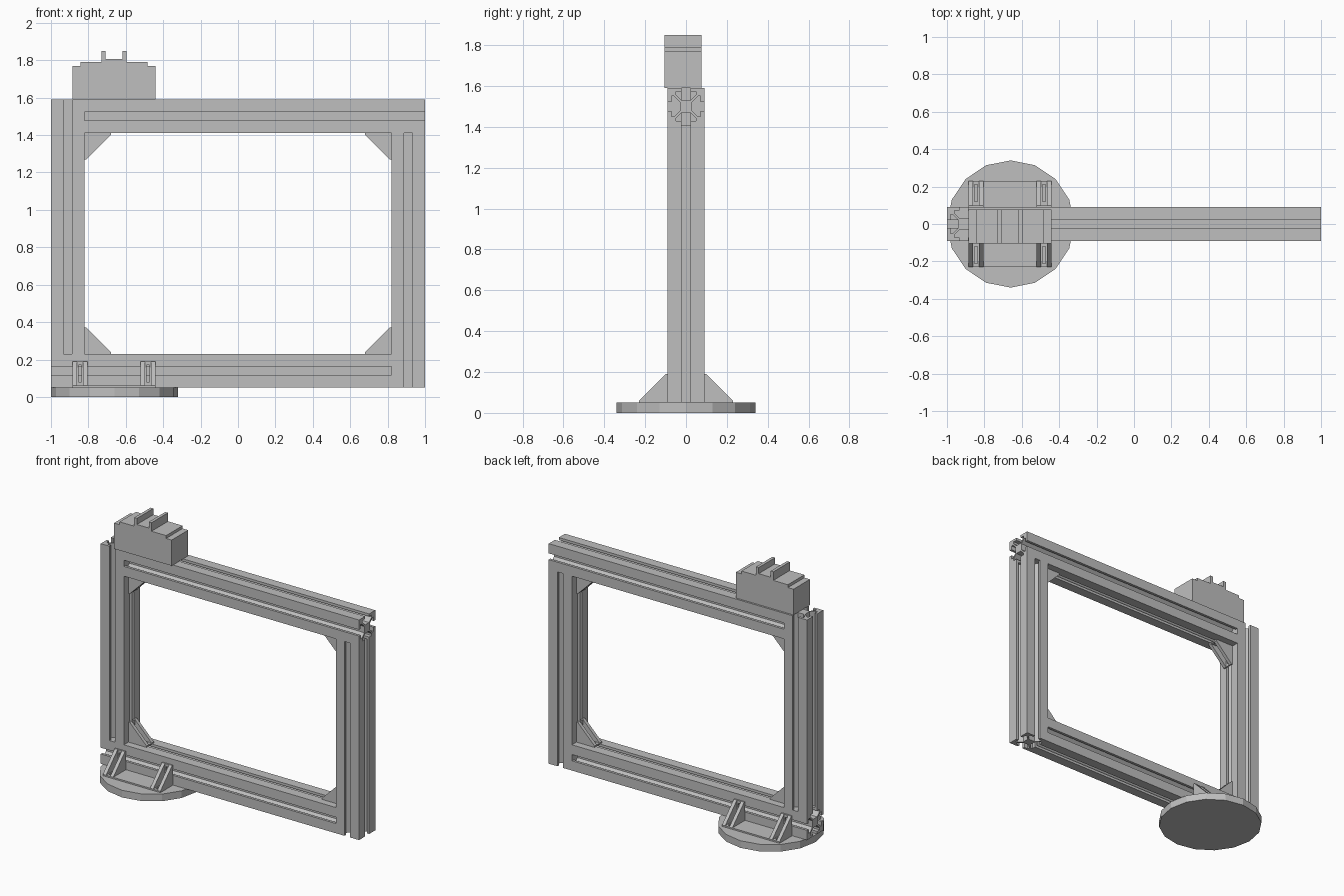
import bpy, bmesh
from mathutils import Matrix, Vector

if "Cube" in bpy.data.objects:
    bpy.data.objects.remove(bpy.data.objects["Cube"])

grey = bpy.data.materials.new("aluminium_grey")
grey.use_nodes = True
GREY = (0.52, 0.52, 0.52, 1)
grey.diffuse_color = GREY
grey.node_tree.nodes["Principled BSDF"].inputs["Base Color"].default_value = GREY

X, Y, Z = Vector((1, 0, 0)), Vector((0, 1, 0)), Vector((0, 0, 1))


def add_prism(bm, pts, u, v, w, origin, length):
    """Extrude a 2D outline (in the u, v plane) along w."""
    o = Vector(origin)
    face = bm.faces.new([bm.verts.new(o + u * a + v * b) for a, b in pts])
    res = bmesh.ops.extrude_face_region(bm, geom=[face], use_keep_orig=True)
    verts = [g for g in res["geom"] if isinstance(g, bmesh.types.BMVert)]
    bmesh.ops.translate(bm, verts=verts, vec=w * length)


def finish(name, bm):
    bmesh.ops.recalc_face_normals(bm, faces=bm.faces)
    mesh = bpy.data.meshes.new(name)
    bm.to_mesh(mesh)
    bm.free()
    mesh.materials.append(grey)
    obj = bpy.data.objects.new(name, mesh)
    bpy.context.collection.objects.link(obj)
    return obj


def prism(name, *args):
    bm = bmesh.new()
    add_prism(bm, *args)
    return finish(name, bm)


def rect(a0, a1, b0, b1):
    return [(a0, b0), (a1, b0), (a1, b1), (a0, b1)]


# Slotted extrusion outline: one side with its slot, turned four times
H = 0.09
half = [(H, -H), (H, -0.022), (0.072, -0.022), (0.072, -0.05),
        (0.058, -0.05), (0.03, -0.022)]
side = half + [(a, -b) for a, b in reversed(half[1:])]
outline = []
for i in range(4):
    turn = Matrix.Rotation(i * 1.5707963, 2)
    outline += [tuple(turn @ Vector(p)) for p in side]

# Four beams, each butting against the next
LOW, HIGH = 0.14, 1.50
prism("bottom_beam", outline, Y, Z, X, (-1, 0, LOW), 1.82)
prism("top_beam", outline, Y, Z, X, (-0.82, 0, HIGH), 1.82)
prism("post_by_base", outline, X, Y, Z, (-0.91, 0, LOW + H), 1.36)
prism("far_post", outline, X, Y, Z, (0.91, 0, LOW - H), 1.36)

# Angle bracket: two gussets and two slotted flanges
LEG, THICK, WIDTH, RIB = 0.14, 0.01, 0.08, 0.024
gusset = [(0, 0), (LEG, 0), (LEG, THICK), (THICK, LEG), (0, LEG)]


def bracket(name, corner, u, v, w):
    bm = bmesh.new()
    o = Vector(corner)
    for s in (-WIDTH / 2, WIDTH / 2 - RIB):
        add_prism(bm, gusset, u, v, w, o + w * s, RIB)
    inner = WIDTH / 2 - RIB
    for a, b in ((u, v), (v, u)):
        flange = [rect(THICK, 0.03, -inner, inner),
                  rect(0.12, LEG, -inner, inner),
                  rect(0.03, 0.12, -inner, -0.008),
                  rect(0.03, 0.12, 0.008, inner)]
        for r in flange:
            add_prism(bm, r, a, w, b, o, THICK)
    return finish(name, bm)


# Brackets in the inner corners of the frame
for sx, xname in ((-1, "near"), (1, "far")):
    bracket("lower_bracket_" + xname, (sx * 0.82, 0, LOW + H), X * -sx, Z, Y)
    bracket("upper_bracket_" + xname, (sx * 0.82, 0, HIGH - H), X * -sx, -Z, Y)

# Brackets and joining plates that hold the frame on the foot
for sy, yname in ((-1, "front"), (1, "back")):
    for x, xname in ((-0.845, "outer"), (-0.48, "inner")):
        bracket(f"foot_bracket_{yname}_{xname}", (x, sy * H, 0.05), Y * sy, Z, X)
    prism("foot_plate_" + yname, rect(-0.805, -0.52, 0, LEG), X, Y * sy, Z,
          (0, sy * H, 0.05), THICK)

# Round foot
bm = bmesh.new()
bmesh.ops.create_cone(bm, cap_ends=True, segments=16, radius1=0.34, radius2=0.34,
                      depth=0.05, matrix=Matrix.Translation((-0.66, 0, 0.025)))
finish("round_foot", bm)

# Stepped block on top with two ribs
MID = -0.663
steps = [(0.223, 1.59), (0.223, 1.77), (0.18, 1.77), (0.18, 1.79), (0.067, 1.79),
         (0.067, 1.85), (0.046, 1.85), (0.046, 1.807)]
block = steps + [(-a, b) for a, b in reversed(steps)]
prism("top_block", block, X, Z, Y, (MID, -0.105, 0), 0.182)
